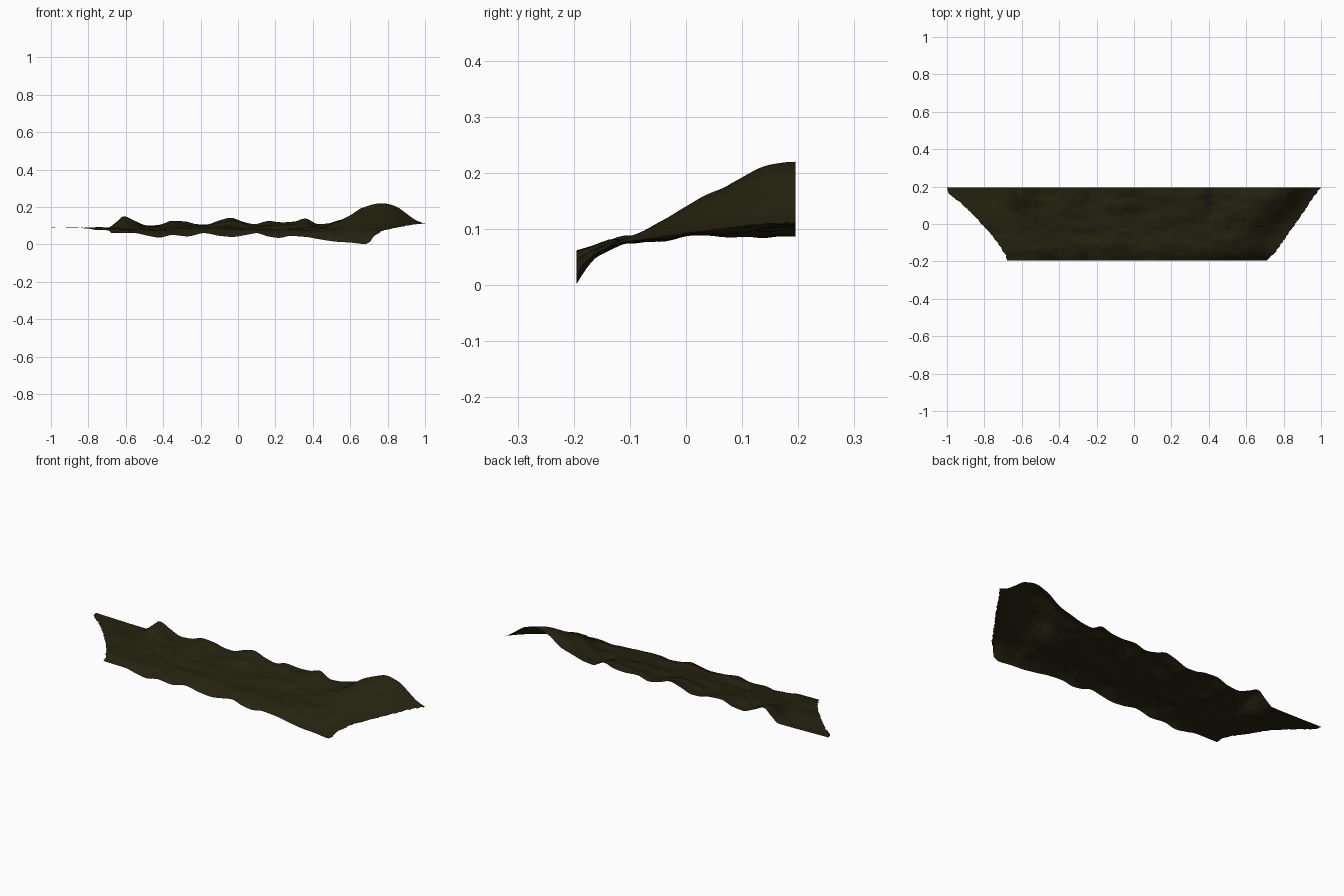
import bpy, bmesh, math, random
from mathutils import Vector, noise

if "Cube" in bpy.data.objects:
    bpy.data.objects.remove(bpy.data.objects["Cube"])

random.seed(4)

# Height profiles along x: back rim, front lip, and the two cut side edges along y
BACK = [(-1, .092), (-.7, .087), (-.65, .12), (-.61, .15), (-.55, .125), (-.48, .1), (-.42, .105),
        (-.35, .126), (-.28, .122), (-.22, .108), (-.17, .106), (-.1, .128), (-.04, .142), (.03, .12),
        (.09, .108), (.16, .124), (.24, .118), (.3, .122), (.36, .138), (.43, .108), (.48, .112),
        (.55, .13), (.62, .15), (.7, .2), (.77, .22), (.84, .205), (.9, .165), (.95, .13), (1, .11)]
FRONT = [(-.68, .062), (-.55, .06), (-.49, .048), (-.42, .037), (-.35, .05), (-.27, .043), (-.18, .06),
         (-.1, .046), (-.03, .04), (.04, .05), (.1, .06), (.16, .043), (.22, .035), (.28, .045),
         (.36, .04), (.45, .025), (.53, .014), (.6, .01), (.68, .002), (.72, .025)]
BED = [(-.195, .074), (-.1, .078), (0, .088), (.1, .095), (.195, .1)]
LEFT_EDGE = [(-.195, -.68), (-.17, -.69), (-.1, -.735), (-.02, -.8), (.1, -.915), (.18, -1), (.195, -1)]
RIGHT_EDGE = [(-.195, .71), (-.15, .76), (-.1, .795), (0, .865), (.1, .935), (.195, 1)]


def smooth(a, b, v):
    t = max(0.0, min(1.0, (v - a) / (b - a)))
    return t * t * (3 - 2 * t)


def curve(points, v):
    """Smooth interpolation (monotone cubic) through a short profile."""
    if v <= points[0][0]:
        return points[0][1]
    n = len(points)

    def slope(i):
        if i in (0, n - 1):
            j = 0 if i == 0 else n - 2
            return (points[j + 1][1] - points[j][1]) / (points[j + 1][0] - points[j][0])
        s = [(points[k + 1][1] - points[k][1]) / (points[k + 1][0] - points[k][0]) for k in (i - 1, i)]
        return 0 if s[0] * s[1] <= 0 else 2 * s[0] * s[1] / (s[0] + s[1])
    for i in range(n - 1):
        (x0, y0), (x1, y1) = points[i], points[i + 1]
        if v <= x1:
            h = x1 - x0
            t = (v - x0) / h
            return (y0 * (1 + 2 * t) * (1 - t) ** 2 + h * slope(i) * t * (1 - t) ** 2
                    + y1 * t * t * (3 - 2 * t) + h * slope(i + 1) * t * t * (t - 1))
    return points[-1][1]


def height(x, y):
    bed = curve(BED, y)
    # the big hill on the right follows the slanted side edge
    right = smooth(.35, .65, x)
    xb = x + (1 - curve(RIGHT_EDGE, y)) * right
    wide = smooth(-.14, .185, y)
    narrow = smooth(-.02, .19, y)
    back_weight = narrow + (wide - narrow) * right
    # lip dropping away at the front
    t = max(0.0, 1 - (y + .195) / .11)
    lip = t ** 2.6
    z = bed + (curve(BACK, xb) - .1) * back_weight + (curve(FRONT, x) - .074) * lip
    # gentle lumps, fading at the rims and at the flat left end
    fade = smooth(0, .06, .195 - abs(y)) * smooth(-.9, -.65, x) * (1 - smooth(.6, .8, x))
    return z + fade * (.011 * noise.noise(Vector((x * 8, y * 14, 2.3)))
                       + .004 * noise.noise(Vector((x * 19, y * 26, 7.1))))


# Terrain strip: one open sheet with ragged short ends
NX, NY = 220, 48
bm = bmesh.new()
rows = []
for j in range(NY + 1):
    y = -.195 + .39 * j / NY
    rag = 0 if j in (0, NY) else 1
    a = curve(LEFT_EDGE, y) + rag * random.uniform(0, .008)
    b = curve(RIGHT_EDGE, y) - rag * random.uniform(0, .008)
    xs = [a + (b - a) * i / NX for i in range(NX + 1)]
    rows.append([bm.verts.new((x, y, max(0, height(x, y)))) for x in xs])
for r0, r1 in zip(rows, rows[1:]):
    for i in range(NX):
        bm.faces.new((r0[i], r0[i + 1], r1[i + 1], r1[i])).smooth = True

mesh = bpy.data.meshes.new("terrain_strip")
bm.to_mesh(mesh)
bm.free()
strip = bpy.data.objects.new("terrain_strip", mesh)
bpy.context.collection.objects.link(strip)

# Dark earthy olive
mat = bpy.data.materials.new("dark_olive_earth")
mat.diffuse_color = (.018, .016, .005, 1)
mat.use_nodes = True
mat.node_tree.nodes["Principled BSDF"].inputs["Base Color"].default_value = mat.diffuse_color
mesh.materials.append(mat)
